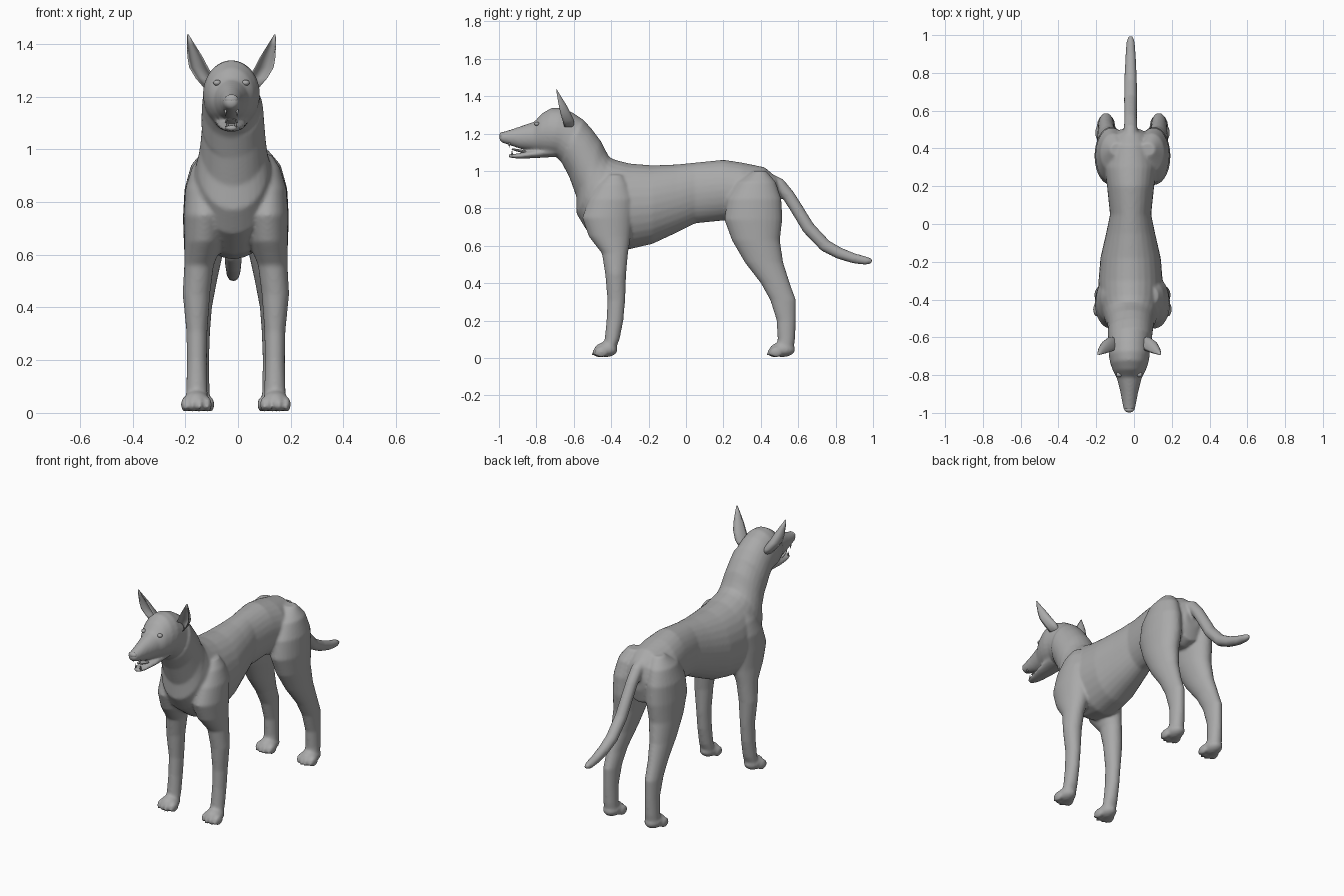
import bpy, bmesh, math
from mathutils import Matrix, Vector

if "Cube" in bpy.data.objects:
    bpy.data.objects.remove(bpy.data.objects["Cube"])

CX = -0.018          # symmetry line of the trunk
HEAD_X = -0.025      # symmetry line of the head
LEG_X = -0.008       # symmetry line of the legs
grey = bpy.data.materials.new("coat grey")
grey.diffuse_color = (0.40, 0.40, 0.40, 1)
grey.use_nodes = True
grey.node_tree.nodes["Principled BSDF"].inputs["Base Color"].default_value = grey.diffuse_color


def skin(bm, rings):
    """Bridge closed rings of points and cap both ends."""
    rows = [[bm.verts.new(p) for p in r] for r in rings]
    n = len(rows[0])
    for a, b in zip(rows, rows[1:]):
        for i in range(n):
            j = (i + 1) % n
            bm.faces.new((a[i], a[j], b[j], b[i]))
    bm.faces.new(rows[0][::-1])
    bm.faces.new(rows[-1])


def loft(bm, stations, n=28):
    """Ellipses given by two ends in the y-z plane, half width and centre x."""
    rings = []
    for ya, za, yb, zb, hw, cx in stations:
        ring = []
        for i in range(n):
            t = 2 * math.pi * i / n
            c, s = (math.cos(t) + 1) / 2, math.sin(t)
            ring.append((cx + hw * s, yb + (ya - yb) * c, zb + (za - zb) * c))
        rings.append(ring)
    skin(bm, rings)


def leg(bm, side, stations):
    """Level sections: height, front y, back y, half width, distance from middle."""
    loft(bm, [(f, z, b, z, hw, LEG_X + side * d) for z, f, b, hw, d in stations])


def ball(bm, loc, size, rot=0):
    m = Matrix.Translation(loc) @ Matrix.Rotation(rot, 4, 'X') @ Matrix.Diagonal((*size, 1))
    bmesh.ops.create_uvsphere(bm, u_segments=16, v_segments=10, radius=1, matrix=m)


def paw(bm, side, d, front, back):
    """Pad with four toes and small claws."""
    x = LEG_X + side * d
    length = back - front
    ball(bm, (x, back - length * 0.45, 0.045), (0.05, length * 0.45, 0.04))
    for k in range(4):
        off = (k - 1.5) * 0.028
        y = front + 0.035 + abs(k - 1.5) * 0.012
        ball(bm, (x + off, y, 0.032), (0.0165, 0.036, 0.029))
        ball(bm, (x + off, y - 0.031, 0.02), (0.006, 0.012, 0.008))


def finish(bm, name):
    bmesh.ops.recalc_face_normals(bm, faces=bm.faces)
    me = bpy.data.meshes.new(name)
    bm.to_mesh(me)
    bm.free()
    me.materials.append(grey)
    ob = bpy.data.objects.new(name, me)
    bpy.context.collection.objects.link(ob)
    me.polygons.foreach_set("use_smooth", [True] * len(me.polygons))
    return ob


body = bmesh.new()

# trunk, chest and neck
trunk = [
    (.505, .90, .50, .80, .05), (.48, .97, .48, .72, .09), (.42, 1.02, .42, .70, .12),
    (.30, 1.045, .30, .72, .14), (.20, 1.06, .20, .735, .125), (.05, 1.045, .05, .72, .109),
    (-.05, 1.035, -.05, .67, .13), (-.18, 1.03, -.18, .61, .16), (-.30, 1.04, -.30, .582, .17),
    (-.38, 1.06, -.42, .60, .165), (-.41, 1.075, -.53, .68, .15), (-.43, 1.11, -.585, .77, .135),
    (-.455, 1.16, -.585, .86, .125), (-.50, 1.22, -.625, .97, .118), (-.55, 1.275, -.665, 1.045, .113)]
loft(body, [(*s, CX) for s in trunk])

# skull and muzzle
skull = [
    (-.50, 1.22, -.625, .97, .115), (-.55, 1.275, -.665, 1.045, .112),
    (-.61, 1.315, -.70, 1.08, .108), (-.67, 1.338, -.73, 1.085, .108), (-.72, 1.337, -.76, 1.09, .10),
    (-.77, 1.308, -.79, 1.10, .085), (-.81, 1.264, -.82, 1.108, .066), (-.89, 1.237, -.89, 1.12, .047),
    (-.95, 1.217, -.95, 1.14, .036), (-.985, 1.207, -.985, 1.152, .029), (-.998, 1.195, -.998, 1.165, .016)]
loft(body, [(*s, HEAD_X) for s in skull])

# lower jaw
jaw = [(-.70, 1.14, 1.075, .065), (-.82, 1.112, 1.068, .052),
       (-.90, 1.093, 1.066, .036), (-.95, 1.09, 1.072, .02)]
loft(body, [(y, a, y, b, hw, HEAD_X) for y, a, b, hw in jaw])

# legs and paws
fore = [
    (.98, -.42, -.34, .03, .105), (.93, -.47, -.31, .052, .115), (.85, -.52, -.28, .072, .12),
    (.75, -.555, -.285, .082, .117), (.65, -.52, -.295, .074, .122), (.56, -.45, -.31, .056, .14),
    (.45, -.432, -.32, .052, .15), (.31, -.42, -.325, .04, .148), (.20, -.425, -.335, .038, .148),
    (.10, -.435, -.355, .04, .148), (.05, -.44, -.375, .042, .148)]
hind = [
    (1.0, .36, .43, .04, .08), (.94, .27, .48, .07, .10), (.85, .22, .51, .085, .11),
    (.74, .205, .515, .088, .113), (.63, .245, .502, .077, .12), (.51, .315, .52, .06, .13),
    (.40, .40, .555, .047, .138), (.31, .45, .588, .042, .14), (.20, .485, .587, .038, .14),
    (.10, .49, .583, .04, .14), (.04, .48, .575, .042, .14)]
for side in (-1, 1):
    leg(body, side, fore)
    leg(body, side, hind)
    paw(body, side, .15, -.505, -.365)
    paw(body, side, .14, .43, .585)

# tail
tail = [(.44, .95, .04), (.50, .925, .036), (.55, .865, .034), (.60, .785, .034), (.655, .695, .035),
        (.745, .60, .034), (.82, .56, .031), (.90, .532, .027), (.965, .52, .022), (.995, .518, .012)]
rings = []
for i, (y, z, r) in enumerate(tail):
    p, q = tail[max(i - 1, 0)], tail[min(i + 1, len(tail) - 1)]
    d = Vector((q[0] - p[0], q[1] - p[1])).normalized() * r
    rings.append((y - d.y, z + d.x, y + d.y, z - d.x, r, CX))
loft(body, rings)

# fuse the parts into one soft skin
ob = finish(body, "body")
mod = ob.modifiers.new("fuse", 'REMESH')
mod.mode = 'VOXEL'
mod.voxel_size = 0.008
mod.use_smooth_shade = True
mod = ob.modifiers.new("soften", 'SMOOTH')
mod.factor = 0.5
mod.iterations = 6

# ears: cupped leaves, open to the front
ear = [(.078, -.64, 1.235, .028, .05), (.100, -.65, 1.27, .036, .062), (.124, -.662, 1.31, .036, .055),
       (.138, -.67, 1.35, .029, .042), (.153, -.678, 1.395, .016, .022), (.165, -.684, 1.435, .003, .004)]
for side, name in ((-1, "right_ear"), (1, "left_ear")):
    bm = bmesh.new()
    rings = []
    for x, y, z, w, d in ear:
        ring = []
        for i in range(13):          # rounded back
            t = math.pi * i / 12
            ring.append((HEAD_X + side * (x + w * math.cos(t)), y - .01 + d * math.sin(t), z))
        for i in range(11, 0, -1):   # hollow front
            t = math.pi * i / 12
            ring.append((HEAD_X + side * (x + w * .8 * math.cos(t)), y - .01 + d * .55 * math.sin(t), z))
        rings.append(ring)
    skin(bm, rings)
    finish(bm, name)

# eyes
for side, name in ((-1, "right_eye"), (1, "left_eye")):
    bm = bmesh.new()
    ball(bm, (HEAD_X + side * .054, -.797, 1.252), (.015, .014, .011))
    finish(bm, name)

# nose, tongue and fangs
bm = bmesh.new()
ball(bm, (HEAD_X, -.982, 1.19), (.026, .016, .018))
finish(bm, "nose")
bm = bmesh.new()
ball(bm, (HEAD_X, -.87, 1.104), (.024, .065, .008), math.radians(-12))
finish(bm, "tongue")
bm = bmesh.new()
for side in (-1, 1):
    for y, z, x, turn in ((-.945, 1.138, .022, math.pi), (-.93, 1.098, .016, 0)):
        m = Matrix.Translation((HEAD_X + side * x, y, z)) @ Matrix.Rotation(turn, 4, 'X')
        bmesh.ops.create_cone(bm, cap_ends=True, segments=8, radius1=.006, radius2=.001, depth=.026, matrix=m)
finish(bm, "fangs")
